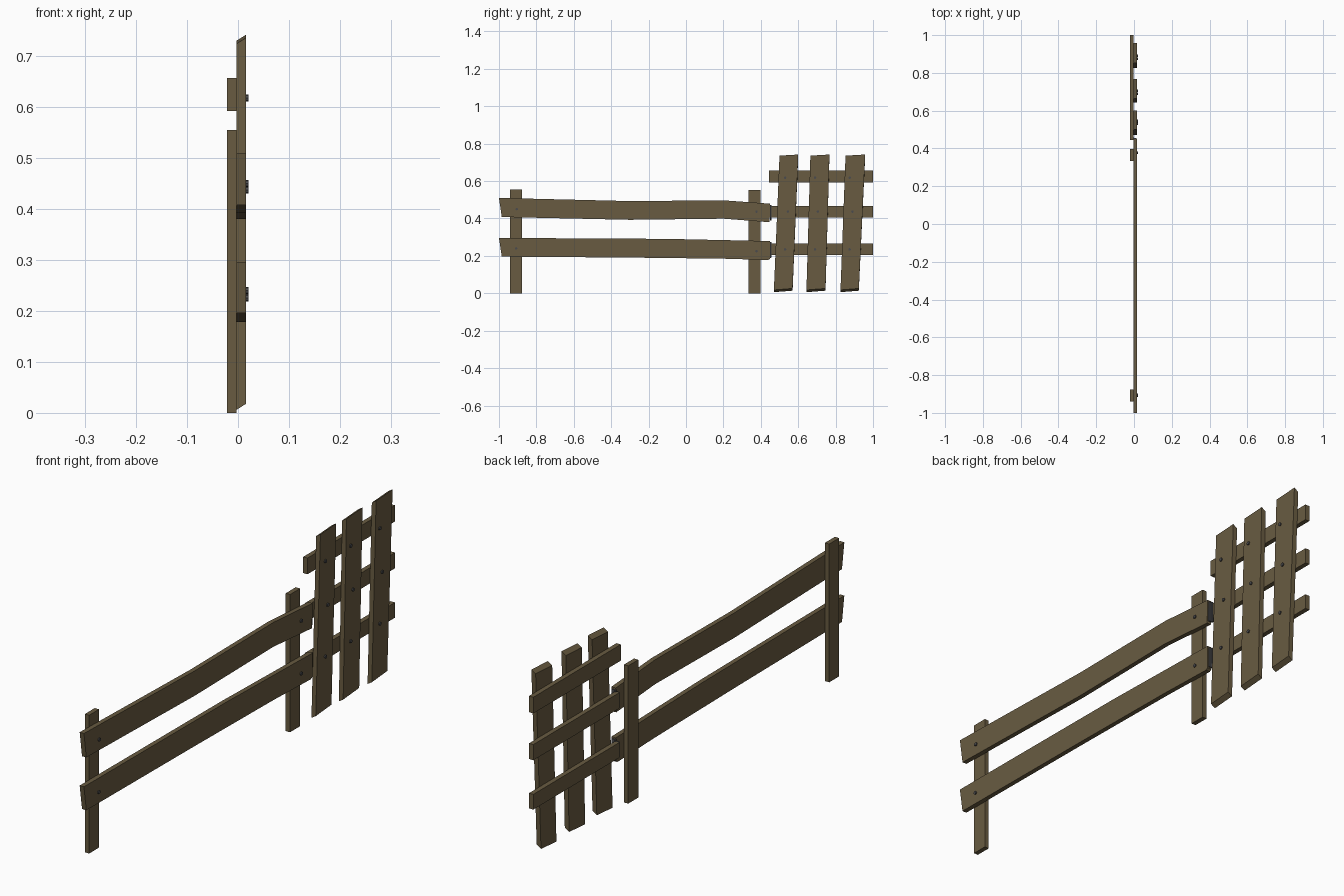
import bpy, bmesh, math

if "Cube" in bpy.data.objects:
    bpy.data.objects.remove(bpy.data.objects["Cube"])

BACK, MID, FRONT = -0.022, -0.003, 0.016


def material(name, color):
    m = bpy.data.materials.new(name)
    m.diffuse_color = (*color, 1)
    m.use_nodes = True
    m.node_tree.nodes["Principled BSDF"].inputs["Base Color"].default_value = m.diffuse_color
    return m


WOOD = material("weathered_wood", (0.14, 0.105, 0.053))
IRON = material("dark_iron", (0.07, 0.07, 0.075))


def board(name, outline, x0, x1, mat=WOOD, rise=0.0):
    """Extrude a (y, z) outline from x0 to x1; rise lifts the front face."""
    bm = bmesh.new()
    back = [bm.verts.new((x0, y, z)) for y, z in outline]
    front = [bm.verts.new((x1, y, z + rise)) for y, z in outline]
    bm.faces.new(back[::-1])
    bm.faces.new(front)
    n = len(outline)
    for i in range(n):
        j = (i + 1) % n
        bm.faces.new((back[i], back[j], front[j], front[i]))
    bmesh.ops.recalc_face_normals(bm, faces=bm.faces)
    me = bpy.data.meshes.new(name)
    bm.to_mesh(me)
    bm.free()
    ob = bpy.data.objects.new(name, me)
    bpy.context.collection.objects.link(ob)
    me.materials.append(mat)
    return ob


def rect(y0, y1, z0, z1):
    return [(y0, z0), (y1, z0), (y1, z1), (y0, z1)]


def cylinder(name, r, depth, loc, rot=(0, 0, 0), sides=8):
    bpy.ops.mesh.primitive_cylinder_add(vertices=sides, radius=r, depth=depth,
                                        location=loc, rotation=rot)
    ob = bpy.context.object
    ob.name = name
    ob.data.materials.append(IRON)


# Fence posts
board("post_outer", rect(-0.94, -0.877, 0.0, 0.555), BACK, MID)
board("post_hinge", rect(0.334, 0.398, 0.0, 0.553), BACK, MID)

# Warped fence rails
board("fence_rail_upper", [(-0.985, 0.408), (-0.3, 0.393), (0.2, 0.399), (0.447, 0.38),
                           (0.45, 0.479), (0.2, 0.497), (-0.3, 0.493), (-1.0, 0.51)], MID, FRONT)
board("fence_rail_lower", [(-0.985, 0.196), (-0.3, 0.191), (0.2, 0.185), (0.44, 0.178),
                           (0.45, 0.185), (0.45, 0.279), (-0.1, 0.291), (-1.0, 0.296)], MID, FRONT)

# Gate cross rails
for name, y0, z0, z1 in (("lower", 0.455, 0.206, 0.267), ("middle", 0.455, 0.404, 0.467),
                         ("upper", 0.445, 0.592, 0.657)):
    board("gate_rail_" + name, rect(y0, 1.0, z0, z1), BACK, MID)

# Leaning gate pickets
for i, (b0, b1, t0, t1) in enumerate(((0.47, 0.57, 0.50, 0.60), (0.644, 0.746, 0.665, 0.767),
                                      (0.826, 0.924, 0.853, 0.958))):
    board(f"gate_picket_{i + 1}", [(b0, 0.006), (b1, 0.014), (t1, 0.73), (t0, 0.724)],
          MID, FRONT, rise=0.012)

# Hinges: one leaf on the fence rail end, one on the gate rail end, with a pin
for name, z in (("lower", 0.235), ("upper", 0.434)):
    board(f"hinge_{name}_fence_leaf", rect(0.448, 0.454, z - 0.045, z + 0.038), MID, 0.012, IRON)
    board(f"hinge_{name}_gate_leaf", rect(0.449, 0.457, z - 0.03, z + 0.032), -0.020, MID, IRON)
    cylinder(f"hinge_{name}_pin", 0.005, 0.083, (MID, 0.453, z - 0.003))

# Screw heads on rails and pickets
screws = [(-0.905, 0.45), (-0.908, 0.24), (0.377, 0.437), (0.377, 0.225)]
for yc in (0.53, 0.69, 0.875):
    screws += [(yc, 0.235), (yc + 0.015, 0.437), (yc, 0.618)]
for y, z in screws:
    cylinder("screw_head", 0.007, 0.008, (FRONT + 0.0005, y, z), (0, math.pi / 2, 0))
